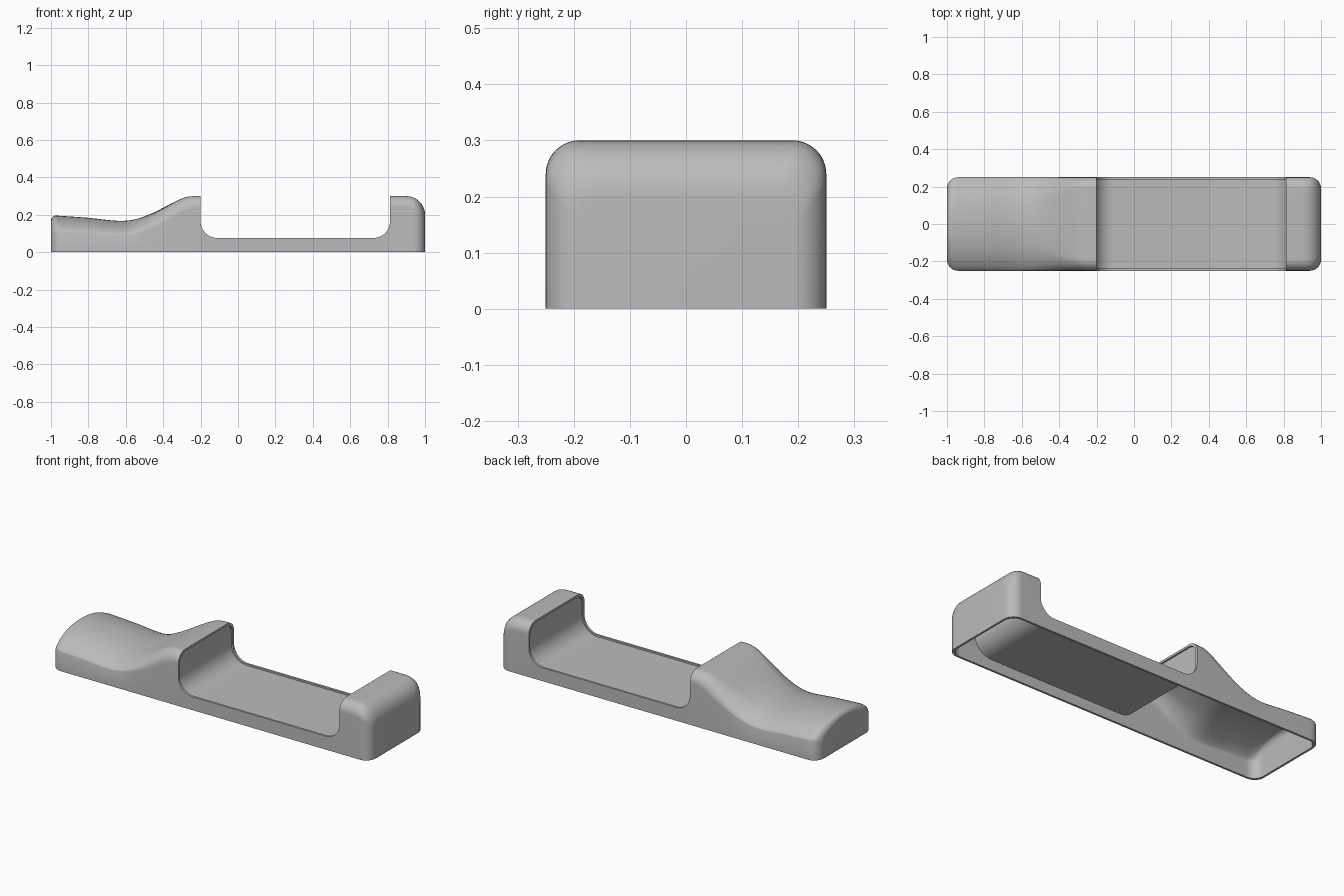
import bpy, bmesh, math

if "Cube" in bpy.data.objects:
    bpy.data.objects.remove(bpy.data.objects["Cube"])

WALL = 0.012
HALF = 0.25

grey = bpy.data.materials.new("plain grey")
grey.diffuse_color = (0.5, 0.5, 0.5, 1)
grey.use_nodes = True
grey.node_tree.nodes["Principled BSDF"].inputs["Base Color"].default_value = grey.diffuse_color

# Length curves: (x, crown height, shoulder height)
KEYS = [(-1.0, 0.198, 0.113), (-0.8, 0.184, 0.103), (-0.64, 0.168, 0.092), (-0.55, 0.176, 0.102),
        (-0.45, 0.213, 0.135), (-0.35, 0.264, 0.182), (-0.28, 0.294, 0.222), (-0.22, 0.30, 0.24), (1.0, 0.30, 0.24)]


def curve(x, col):
    """Smooth monotone-ish interpolation through KEYS."""
    def slope(i):
        if i == 0:
            return (KEYS[1][col] - KEYS[0][col]) / (KEYS[1][0] - KEYS[0][0])
        if i >= len(KEYS) - 2:
            return 0.0
        return (KEYS[i + 1][col] - KEYS[i - 1][col]) / (KEYS[i + 1][0] - KEYS[i - 1][0])
    i = max(k for k in range(len(KEYS) - 1) if KEYS[k][0] <= x + 1e-9)
    h = KEYS[i + 1][0] - KEYS[i][0]
    t = (x - KEYS[i][0]) / h
    a, b = KEYS[i][col], KEYS[i + 1][col]
    return (a * (2*t**3 - 3*t*t + 1) + b * (3*t*t - 2*t**3)
            + h * slope(i) * (t**3 - 2*t*t + t) + h * slope(i + 1) * (t**3 - t*t))


def rounding(x, r):
    """Amount removed by a fillet of radius r at both ends."""
    d = max(0.0, abs(x) - (1 - r))
    return r - math.sqrt(max(0.0, r * r - d * d))


def section(x):
    """Right half of the cross-section, crown to shoulder."""
    crown, shoulder = curve(x, 1), curve(x, 2)
    drop = rounding(x, 0.10) if x > 0 else rounding(x, 0.03)
    k = min(1, max(0, (x + 0.62) / 0.38))
    k = k * k * (3 - 2 * k)
    width = 1 - rounding(x, 0.06) / HALF
    pts = []
    for j in range(19):
        # domed grip shape with a softened shoulder
        u = math.sin(j / 18 * math.pi / 2)
        fa = (1 - u ** 2.2) ** (1 / 1.35)
        # flat top with rounded corners
        if j < 7:
            v, fb = 0.76 * j / 6, 1.0
        else:
            a = (j - 6) / 12 * math.pi / 2
            v, fb = 0.76 + 0.24 * math.sin(a), math.cos(a)
        y = (u + (v - u) * k) * HALF * width
        f = fa + (fb - fa) * k
        pts.append((y, shoulder + (crown - shoulder) * f - drop))
    return pts


def finish(bm, name):
    bmesh.ops.recalc_face_normals(bm, faces=bm.faces)
    me = bpy.data.meshes.new(name)
    bm.to_mesh(me)
    bm.free()
    me.materials.append(grey)
    ob = bpy.data.objects.new(name, me)
    bpy.context.collection.objects.link(ob)
    return ob


def body(name, t, bottom):
    """Lofted body, inset by t."""
    arc = [math.sin(i / 10 * math.pi / 2) for i in range(11)]
    xs = {round(s * (1 - r + r * a), 5) for a in arc for s, r in ((-1, 0.03), (-1, 0.06), (1, 0.10), (1, 0.06))}
    xs |= {round(-0.92 + 0.02 * i, 5) for i in range(37)} | {0.0, 0.4, 0.8}
    bm = bmesh.new()
    rings = []
    for x in sorted(xs):
        half = [(y * (HALF - t) / HALF, z - t) for y, z in section(x)]
        half.append((half[-1][0], bottom))
        loop = [(-y, z) for y, z in reversed(half)] + half[1:]
        rings.append([bm.verts.new((x * (1 - t), y, z)) for y, z in loop])
    for a, b in zip(rings, rings[1:]):
        for i in range(len(a)):
            j = (i + 1) % len(a)
            bm.faces.new((a[i], a[j], b[j], b[i]))
    bm.faces.new(rings[0])
    bm.faces.new(rings[-1])
    return finish(bm, name)


def pocket_line(grow):
    """U-shaped cradle profile in x/z, grown outwards."""
    x0, x1, z0, r = -0.20, 0.813, 0.076, 0.09
    pts = [(x0 - grow, 0.4)]
    for cx, start in ((x0 + r, math.pi), (x1 - r, 1.5 * math.pi)):
        for i in range(13):
            a = start + i / 12 * math.pi / 2
            pts.append((cx + (r + grow) * math.cos(a), z0 + r + (r + grow) * math.sin(a)))
    return pts + [(x1 + grow, 0.4)]


def extrude_y(name, pts, w):
    bm = bmesh.new()
    f = bm.faces.new([bm.verts.new((x, -w, z)) for x, z in pts])
    new = bmesh.ops.extrude_face_region(bm, geom=[f])["geom"]
    bmesh.ops.translate(bm, vec=(0, 2 * w, 0), verts=[v for v in new if isinstance(v, bmesh.types.BMVert)])
    return finish(bm, name)


def cut(ob, other, op):
    m = ob.modifiers.new(op.lower(), "BOOLEAN")
    m.object, m.operation, m.solver = other, op, "EXACT"
    bpy.context.view_layer.objects.active = ob
    bpy.ops.object.modifier_apply(modifier=m.name)
    bpy.data.objects.remove(other)


# Hollow outer housing, open below, with the cradle opening cut through
housing = body("housing", 0, 0)
cut(housing, body("cavity_cutter", WALL, -0.05), "DIFFERENCE")
cut(housing, extrude_y("opening_cutter", pocket_line(0), 0.4), "DIFFERENCE")

# Thin cradle tray set just below the rim of the opening
tray = extrude_y("cradle_tray", pocket_line(0.009) + pocket_line(0.018)[::-1], 0.4)
cut(tray, body("tray_trimmer", WALL * 0.7, -0.05), "INTERSECT")

for ob in (housing, tray):
    bpy.ops.object.select_all(action="DESELECT")
    ob.select_set(True)
    bpy.context.view_layer.objects.active = ob
    bpy.ops.object.shade_smooth_by_angle(angle=math.radians(35))
